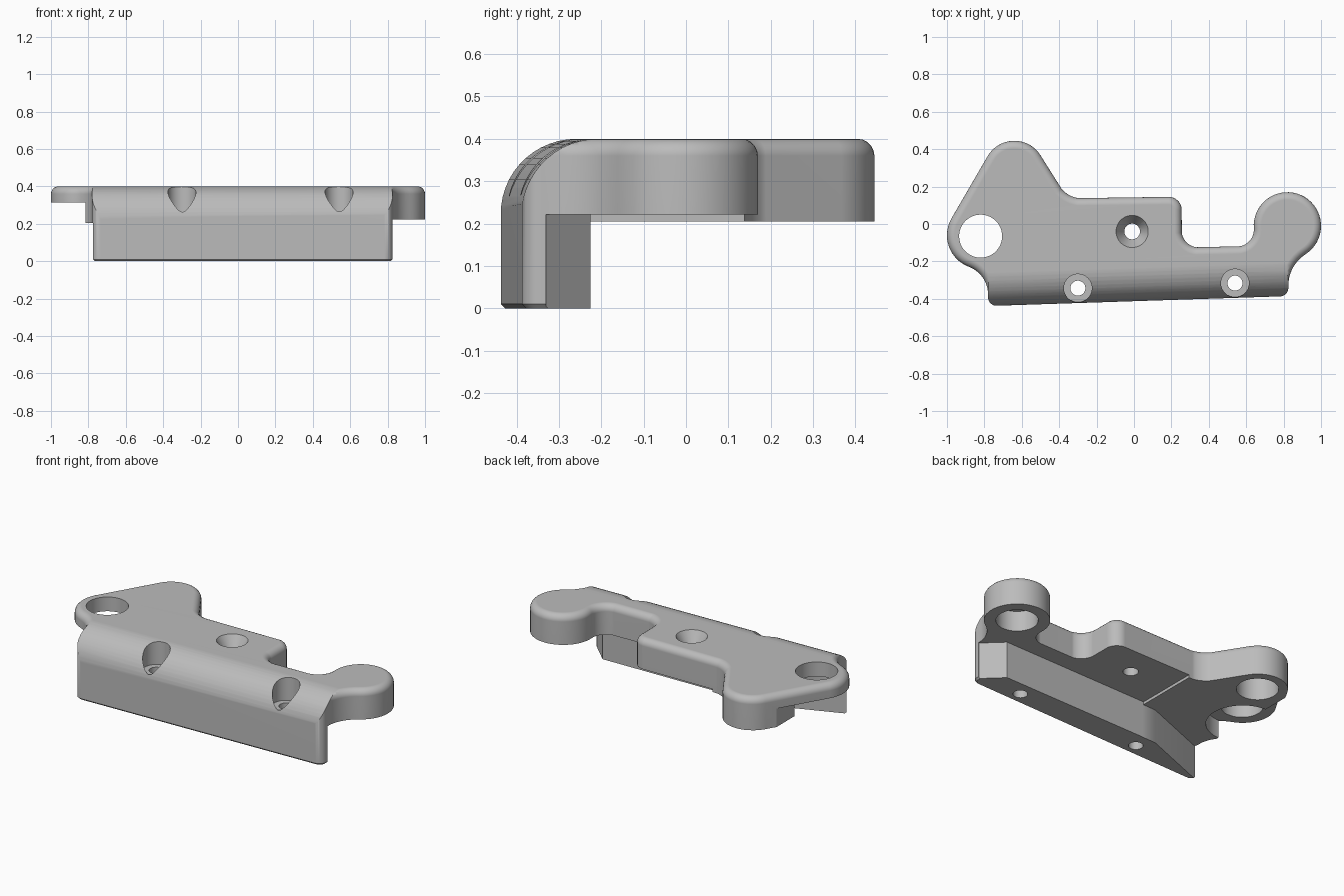
import bpy, bmesh, math

cube = bpy.data.objects.get("Cube")
if cube:
    bpy.data.objects.remove(cube, do_unlink=True)

grey = bpy.data.materials.new("plain_grey")
grey.use_nodes = True
grey.diffuse_color = (0.5, 0.5, 0.5, 1)
grey.node_tree.nodes["Principled BSDF"].inputs["Base Color"].default_value = (0.5, 0.5, 0.5, 1)


def arc(cx, cy, r, start, end):
    """Points along an arc, clockwise when end is below start."""
    n = max(3, round(abs(end - start) / 7))
    angles = [math.radians(start + (end - start) * i / n) for i in range(n + 1)]
    return [(cx + r * math.cos(a), cy + r * math.sin(a)) for a in angles]


def loft(name, rings):
    """Closed solid through rings that all have the same number of points."""
    bm = bmesh.new()
    loops = [[bm.verts.new(p) for p in ring] for ring in rings]
    for low, high in zip(loops, loops[1:]):
        for i in range(len(low)):
            bm.faces.new((low[i - 1], low[i], high[i], high[i - 1]))
    bm.faces.new(loops[0][::-1])
    bm.faces.new(loops[-1])
    bmesh.ops.recalc_face_normals(bm, faces=bm.faces[:])
    mesh = bpy.data.meshes.new(name)
    bm.to_mesh(mesh)
    bm.free()
    mesh.materials.append(grey)
    obj = bpy.data.objects.new(name, mesh)
    bpy.context.collection.objects.link(obj)
    return obj


def prism(name, points, z0, z1):
    return loft(name, [[(x, y, z) for x, y in points] for z in (z0, z1)])


def cone(name, x, y, r0, r1, z0, z1):
    return loft(name, [[(px, py, z) for px, py in arc(x, y, r, 0, 360)[:-1]]
                       for r, z in ((r0, z0), (r1, z1))])


# Plate outline: rounded lugs joined by blends and straight runs
PIECES = [
    (-0.735, -0.392, 0.045, 180, 271.8),   # front corners
    (0.78, -0.342, 0.045, 271.8, 360),
    (1.025, -0.33, 0.2, 180, 122.6),       # left lug with its blends
    (0.82, -0.01, 0.18, -57.4, 184.3),
    (0.551, -0.03, 0.09, 4.3, -90),
    (0.345, -0.035, 0.09, -90, -180),      # notch and middle tab
    (0.185, 0.075, 0.07, 0, 90),
    (-0.279, 0.277, 0.14, -90, -148),
    (-0.64, 0.28, 0.165, 32, 150),         # rear boss
    (-0.82, -0.06, 0.18, 150, 249.3),      # right lug
    (-0.94, -0.378, 0.16, 69.3, 0),
]


def outline(inset, z):
    """Outline moved inwards: outer arcs shrink and hollow arcs grow."""
    ring = []
    for cx, cy, r, start, end in PIECES:
        convex = end > start
        points = arc(cx, cy, r - inset if convex else r + inset, start, end)
        # Hollow arcs give up their end points, which nearly meet their neighbours
        ring += points if convex else points[1:-1]
    return [(x, y, z) for x, y in ring]


# Solid block with a chamfered base rim and a rounded top rim
rim = 0.04
levels = [(0.01, 0), (0, 0.01)]
for step in range(6):
    t = math.radians(90 * step / 5)
    levels.append((rim * (1 - math.cos(t)), 0.4 - rim + rim * math.sin(t)))
bracket = loft("bracket", [outline(inset, z) for inset, z in levels])

cutters = []

# Space behind the front wall, with a shallow step across the underside
cutters.append(prism("underside_right", [
    (-0.27, -0.247), (-0.36, -0.25), (-0.77, -0.41), (-1.3, -0.41),
    (-1.3, 0.7), (-0.27, 0.7)], -0.1, 0.205))
cutters.append(prism("underside_left", [
    (-0.274, -0.246), (0.71, -0.225), (0.82, -0.33), (1.3, -0.33),
    (1.3, 0.7), (-0.274, 0.7)], -0.1, 0.222))

# Thin underside of the right lug
cutters.append(cone("lug_relief", -0.82, -0.06, 0.2, 0.2, -0.2, 0.314))
cutters.append(prism("lug_side_relief", [
    (-1.3, -0.5), (-0.815, -0.5), (-0.815, 0.5), (-1.3, 0.5)], -0.2, 0.315))

# Rounded bend along the slightly slanted front
bend = 0.18
section = [(bend + y, 0.22 + z) for y, z in arc(0, 0, bend, 180, 90)]
section += [(bend, 0.5), (-0.1, 0.5), (-0.1, 0.22)]
cutters.append(loft("front_bend", [
    [(x, y - 0.414 + x * 0.0317, z) for y, z in section] for x in (-1.3, 1.3)]))

# Lug through hole and the two blind sockets
cutters.append(cone("lug_hole", -0.82, -0.065, 0.115, 0.115, -0.1, 0.6))
for x, y in ((-0.64, 0.28), (0.82, -0.01)):
    cutters.append(cone("socket", x, y, 0.115, 0.115, -0.1, 0.345))

# Countersunk middle hole
cutters.append(cone("middle_hole", -0.01, -0.04, 0.042, 0.042, -0.1, 0.6))
cutters.append(cone("countersink", -0.01, -0.04, 0.038, 0.092, 0.32, 0.41))

# Counterbored screw holes down through the wall
for x, y in ((-0.3, -0.343), (0.54, -0.316)):
    cutters.append(cone("screw_hole", x, y, 0.04, 0.04, -0.1, 0.6))
    cutters.append(cone("counterbore", x, y, 0.075, 0.075, 0.26, 0.6))

bpy.context.view_layer.update()
bpy.context.view_layer.objects.active = bracket
for cutter in cutters:
    mod = bracket.modifiers.new("cut", 'BOOLEAN')
    mod.operation = 'DIFFERENCE'
    mod.solver = 'EXACT'
    mod.object = cutter
    bpy.ops.object.modifier_apply(modifier=mod.name)
    bpy.data.objects.remove(cutter, do_unlink=True)

# Smooth curved faces, crisp edges
bpy.ops.object.select_all(action='DESELECT')
bracket.select_set(True)
bpy.context.view_layer.objects.active = bracket
bpy.ops.object.shade_smooth_by_angle(angle=math.radians(30))
weighted = bracket.modifiers.new("weighted_normals", 'WEIGHTED_NORMAL')
weighted.keep_sharp = True
